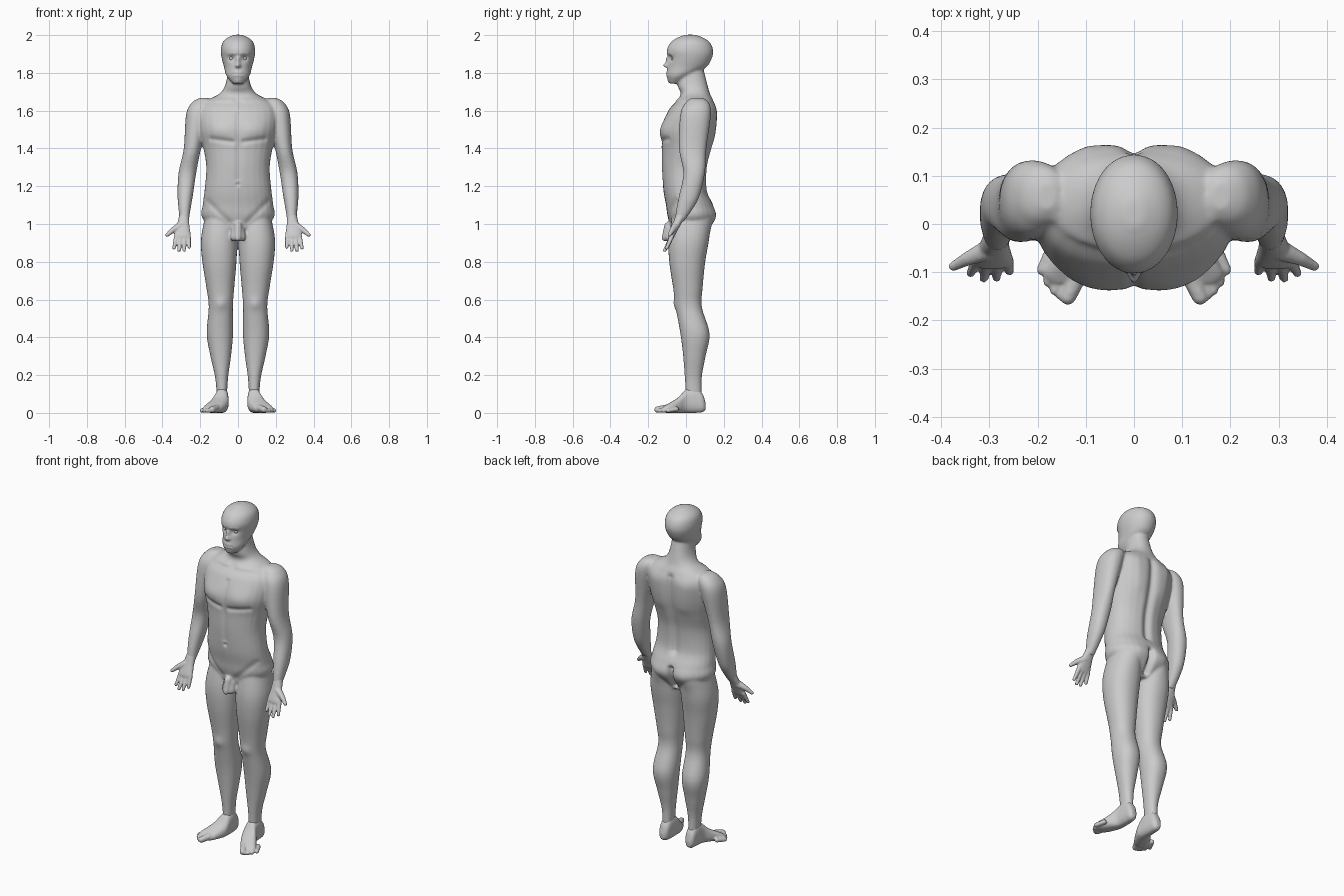
import bpy, bmesh, math
from mathutils import Vector, Matrix

if "Cube" in bpy.data.objects:
    bpy.data.objects.remove(bpy.data.objects["Cube"])

skin = bpy.data.materials.new("plain_grey")
skin.diffuse_color = (0.6, 0.6, 0.6, 1)
skin.use_nodes = True
skin.node_tree.nodes["Principled BSDF"].inputs["Base Color"].default_value = skin.diffuse_color


def catmull(rows, steps=5):
    """Smoothly interpolate section rows."""
    out = []
    for i in range(len(rows) - 1):
        a, b, c, d = (rows[max(0, min(len(rows) - 1, i + k))] for k in (-1, 0, 1, 2))
        for s in range(steps):
            t = s / steps
            out.append([0.5 * (2 * q + (r - p) * t + (2 * p - 5 * q + 4 * r - u) * t * t
                               + (3 * q - p - 3 * r + u) * t ** 3) for p, q, r, u in zip(a, b, c, d)])
    return out + [list(rows[-1])]


def loft(bm, rows, axis="z", power=2.2, n=28):
    """Skin of oval sections: (station, x_min, x_max, other_min, other_max)."""
    rings = []
    for t, x0, x1, b0, b1 in catmull(rows):
        ring = []
        for k in range(n):
            c, s = math.cos(2 * math.pi * k / n), math.sin(2 * math.pi * k / n)
            x = (x0 + x1) / 2 + (x1 - x0) / 2 * math.copysign(abs(c) ** (2 / power), c)
            b = (b0 + b1) / 2 + (b1 - b0) / 2 * math.copysign(abs(s) ** (2 / power), s)
            ring.append(bm.verts.new((x, b, t) if axis == "z" else (x, t, b)))
        rings.append(ring)
    for lo, hi in zip(rings, rings[1:]):
        for k in range(n):
            bm.faces.new((lo[k], lo[(k + 1) % n], hi[(k + 1) % n], hi[k]))
    bm.faces.new(rings[0])
    bm.faces.new(rings[-1])


def centred(bm, rows, power):
    """Loft symmetric about x = 0: (z, half_width, front, back)."""
    loft(bm, [(z, -w, w, f, b) for z, w, f, b in rows], power=power)


def digit(bm, start, end, r0, r1, steps=12):
    """Rounded tapering tube made of overlapping balls."""
    for i in range(steps + 1):
        t = i / steps
        bmesh.ops.create_icosphere(bm, subdivisions=2, radius=r0 + (r1 - r0) * t,
                                   matrix=Matrix.Translation(Vector(start).lerp(Vector(end), t)))


def mirror(bm):
    copy = bmesh.ops.duplicate(bm, geom=bm.verts[:] + bm.edges[:] + bm.faces[:])["geom"]
    bmesh.ops.scale(bm, vec=(-1, 1, 1), verts=[g for g in copy if isinstance(g, bmesh.types.BMVert)])


def finish(name, bm, voxel, rounds):
    """Fuse the shells into one skin and relax the joins."""
    bmesh.ops.recalc_face_normals(bm, faces=bm.faces)
    raw = bpy.data.meshes.new(name + "_raw")
    bm.to_mesh(raw)
    bm.free()
    obj = bpy.data.objects.new(name, raw)
    bpy.context.collection.objects.link(obj)
    m = obj.modifiers.new("fuse", "REMESH")
    m.mode, m.voxel_size = "VOXEL", voxel
    m = obj.modifiers.new("relax", "SMOOTH")
    m.factor, m.iterations = 0.5, rounds
    mesh = bpy.data.meshes.new_from_object(obj.evaluated_get(bpy.context.evaluated_depsgraph_get()))
    obj.modifiers.clear()
    obj.data = mesh
    mesh.name = name
    mesh.materials.clear()
    mesh.materials.append(skin)
    mesh.polygons.foreach_set("use_smooth", [True] * len(mesh.polygons))
    return obj


def sculpt(obj, facing, strokes):
    """Raise or sink strokes (x, z, x, z, radius, height) on the front (-1) or back (1)."""
    verts = [(v, v.normal.y * facing) for v in obj.data.vertices if v.normal.y * facing > 0.05]
    verts = [(v, min(1, 1.6 * w), Vector((abs(v.co.x), v.co.z))) for v, w in verts]
    for x0, z0, x1, z1, r, height in strokes:
        p, seg = Vector((x0, z0)), Vector((x1 - x0, z1 - z0))
        lo, hi = min(z0, z1) - 2.5 * r, max(z0, z1) + 2.5 * r
        for v, w, co in verts:
            if lo < co.y < hi:
                t = max(0, min(1, (co - p).dot(seg) / max(seg.length_squared, 1e-9)))
                d2 = (co - p - seg * t).length_squared / (r * r)
                if d2 < 6:
                    v.co.y += facing * height * w * math.exp(-d2)


# Body: legs and arms on one side, mirrored, then trunk and head
bm = bmesh.new()
leg = [(1.05, .015, .172, -.07, .13), (.92, .004, .196, -.092, .122), (.8, .008, .189, -.089, .102),
       (.66, .02, .167, -.068, .088), (.56, .027, .155, -.055, .084), (.42, .026, .166, -.03, .125),
       (.3, .037, .146, -.015, .104), (.18, .053, .12, -.006, .083), (.05, .06, .11, 0, .085)]
arm = [(1.668, .16, .2, .03, .085), (1.645, .14, .242, 0, .12), (1.58, .155, .275, -.03, .132),
       (1.4, .196, .287, -.037, .108), (1.27, .221, .315, -.014, .1), (1.15, .239, .32, -.037, .072),
       (1.08, .251, .315, -.051, .036), (1.01, .261, .308, -.06, -.015)]
loft(bm, leg)
loft(bm, arm)
mirror(bm)
centred(bm, [(.93, .09, -.06, .09), (1.03, .188, -.095, .15), (1.1, .187, -.106, .143), (1.18, .177, -.12, .112),
             (1.3, .168, -.129, .113), (1.4, .183, -.13, .136), (1.5, .206, -.134, .157), (1.6, .21, -.094, .163),
             (1.65, .172, -.05, .147), (1.69, .098, -.028, .127), (1.74, .066, -.045, .113),
             (1.83, .05, -.03, .09)], 2.2)
centred(bm, [(1.743, .028, -.088, -.035), (1.785, .062, -.101, .03), (1.83, .074, -.098, .108),
             (1.88, .087, -.094, .138), (1.92, .091, -.102, .144), (1.96, .082, -.082, .128),
             (1.985, .058, -.048, .094), (2.002, .02, -.005, .05)], 2.05)
# Simple groin form
digit(bm, (0, -.095, .99), (0, -.112, .925), .022, .018)
for s in (-1, 1):
    digit(bm, (s * .014, -.08, .97), (s * .017, -.088, .93), .022, .024)
body = finish("body", bm, .006, 10)

# Back: spine, seat and shoulder blades
sculpt(body, 1, [(0, 1.62, 0, 1.17, .022, -.016), (0, 1.07, 0, .96, .016, -.03),
                 (.085, 1.03, .085, 1.03, .06, .014), (.1, 1.58, .085, 1.46, .05, .009)])
# Chest, collar, belly and knees
sculpt(body, -1, [(.085, 1.5, .11, 1.5, .05, .01), (.03, 1.435, .14, 1.45, .014, -.008),
                  (0, 1.58, 0, 1.24, .014, -.007), (0, 1.21, 0, 1.21, .01, -.01),
                  (.16, 1.12, .05, 1.01, .016, -.006), (.03, 1.655, .16, 1.655, .012, .006),
                  (.09, .575, .09, .575, .03, .008)])
# Face: nose, sockets, brow, lips, mouth line and chin
sculpt(body, -1, [(0, 1.875, 0, 1.84, .0105, .014), (0, 1.839, .006, 1.838, .01, .012),
                  (.034, 1.878, .034, 1.878, .016, -.012), (.012, 1.902, .05, 1.9, .01, .004),
                  (0, 1.794, .014, 1.794, .013, .007), (0, 1.794, .023, 1.794, .004, -.007),
                  (0, 1.757, 0, 1.757, .016, .004)])

for side, s in (("left", 1), ("right", -1)):
    # Hand: palm facing forward, a fan of four fingers, and thumb
    bm = bmesh.new()
    loft(bm, [(1.06, .259, .308, -.05, .01), (1.0, .258, .322, -.071, -.026),
              (.94, .25, .338, -.093, -.058), (.922, .256, .332, -.092, -.066)])
    for i in range(4):
        bow = (i - 1.6) ** 2
        digit(bm, (.262 + .0215 * i, -.076, .933), (.258 + .027 * i, -.114 + .006 * bow, .859 + .007 * bow),
              .0135, .0095)
    digit(bm, (.305, -.055, .99), (.345, -.072, .968), .022, .015)
    digit(bm, (.345, -.072, .968), (.375, -.088, .942), .015, .0105)
    bmesh.ops.scale(bm, vec=(s, 1, 1), verts=bm.verts)
    finish("hand_" + side, bm, .0045, 4)

    # Foot: heel to ball, then a curved row of toes, turned outward
    bm = bmesh.new()
    loft(bm, [(.104, .075, .1, .018, .05), (.088, .058, .114, .004, .1), (.05, .052, .118, 0, .135),
              (0, .05, .124, 0, .125), (-.04, .053, .15, 0, .083), (-.1, .085, .185, 0, .045),
              (-.122, .105, .175, .004, .032)], axis="y", power=2.5)
    for i in range(5):
        r = .012 if i else .0175
        x, y = .137 + .0135 * i, -.151 + .0035 * i * i
        digit(bm, (x - .022, y + .045, r + .008), (x, y, r), r + .002, r)
    bmesh.ops.scale(bm, vec=(s, 1, 1), verts=bm.verts)
    finish("foot_" + side, bm, .0045, 5)

    # Eyeball
    bpy.ops.mesh.primitive_uv_sphere_add(segments=20, ring_count=12, radius=.0125, location=(s * .034, -.066, 1.877))
    eye = bpy.context.object
    eye.name = "eye_" + side
    eye.data.materials.append(skin)
    bpy.ops.object.shade_smooth()
